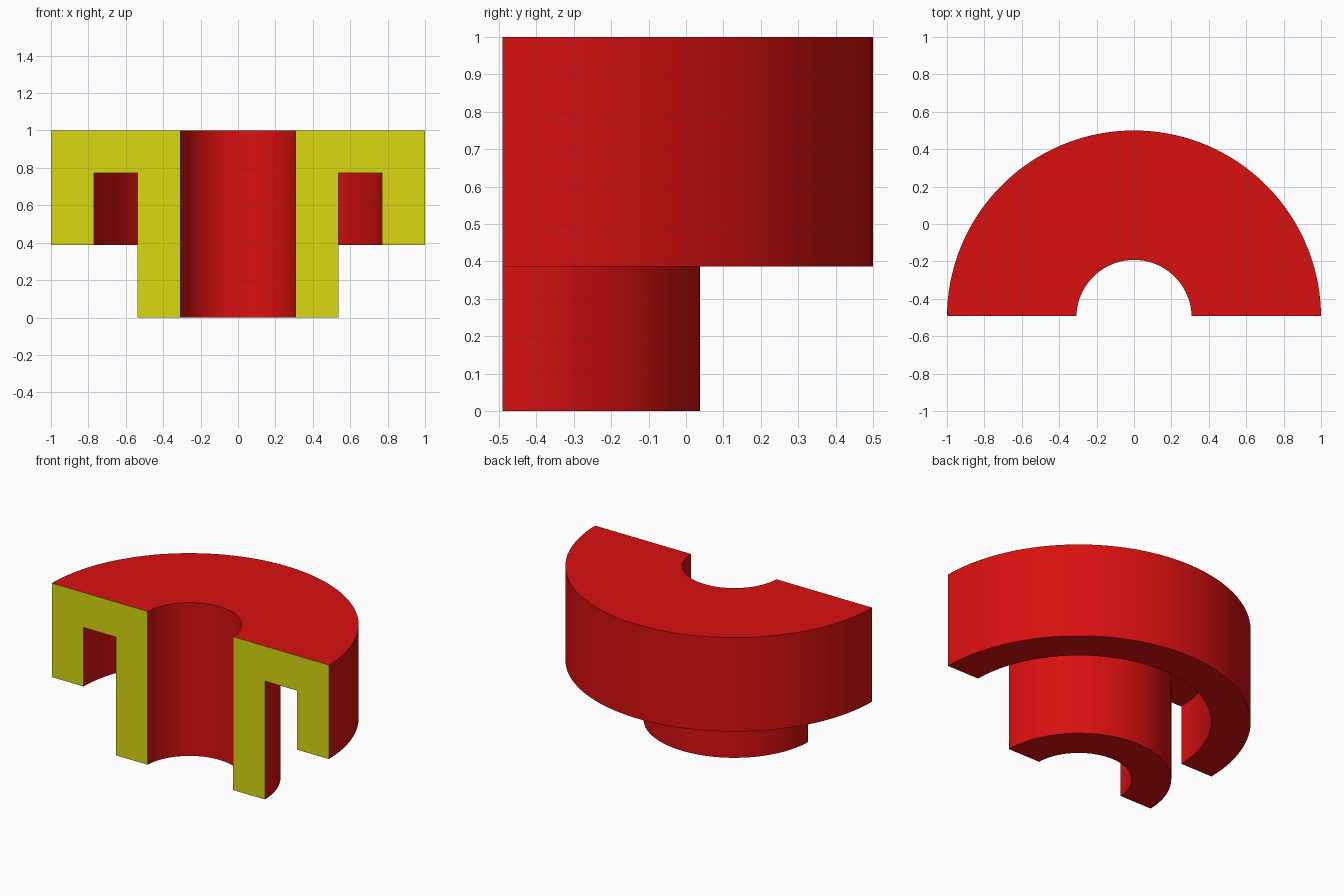
import bpy, bmesh, math

if "Cube" in bpy.data.objects:
    bpy.data.objects.remove(bpy.data.objects["Cube"])

SEGMENTS = 96
AXIS_Y = -0.5      # axis of revolution
CUT_Y = -0.491     # plane of the section cut

# Half section (radius, height): hub, groove, outer rim
PROFILE = [(0.308, 0.0), (0.538, 0.0), (0.538, 0.772), (0.771, 0.772),
           (0.771, 0.387), (1.0, 0.387), (1.0, 1.0), (0.308, 1.0)]


def material(name, color):
    mat = bpy.data.materials.new(name)
    mat.diffuse_color = (*color, 1.0)
    mat.use_nodes = True
    mat.node_tree.nodes["Principled BSDF"].inputs["Base Color"].default_value = mat.diffuse_color
    return mat


def ring(bm, radius, z):
    """Arc behind the cut plane, with both ends lying on that plane."""
    start = math.asin((CUT_Y - AXIS_Y) / radius)
    verts = []
    for i in range(SEGMENTS + 1):
        a = start + (math.pi - 2 * start) * i / SEGMENTS
        verts.append(bm.verts.new((radius * math.cos(a), AXIS_Y + radius * math.sin(a), z)))
    return verts


bm = bmesh.new()
rings = [ring(bm, r, z) for r, z in PROFILE]

# Revolved walls
for a, b in zip(rings, rings[1:] + rings[:1]):
    for i in range(SEGMENTS):
        bm.faces.new((a[i], b[i], b[i + 1], a[i + 1]))

# Section faces
for end in (0, -1):
    cap = bm.faces.new([r[end] for r in rings])
    cap.material_index = 1

bmesh.ops.recalc_face_normals(bm, faces=bm.faces[:])
mesh = bpy.data.meshes.new("sectioned_flanged_bushing")
bm.to_mesh(mesh)
bm.free()

bushing = bpy.data.objects.new("sectioned_flanged_bushing", mesh)
bpy.context.collection.objects.link(bushing)
mesh.materials.append(material("red", (0.7, 0.005, 0.005)))
mesh.materials.append(material("section_yellow", (0.7, 0.7, 0.005)))

# Smooth curved walls, sharp rims
bpy.context.view_layer.objects.active = bushing
bushing.select_set(True)
bpy.ops.object.shade_smooth_by_angle(angle=math.radians(30))
